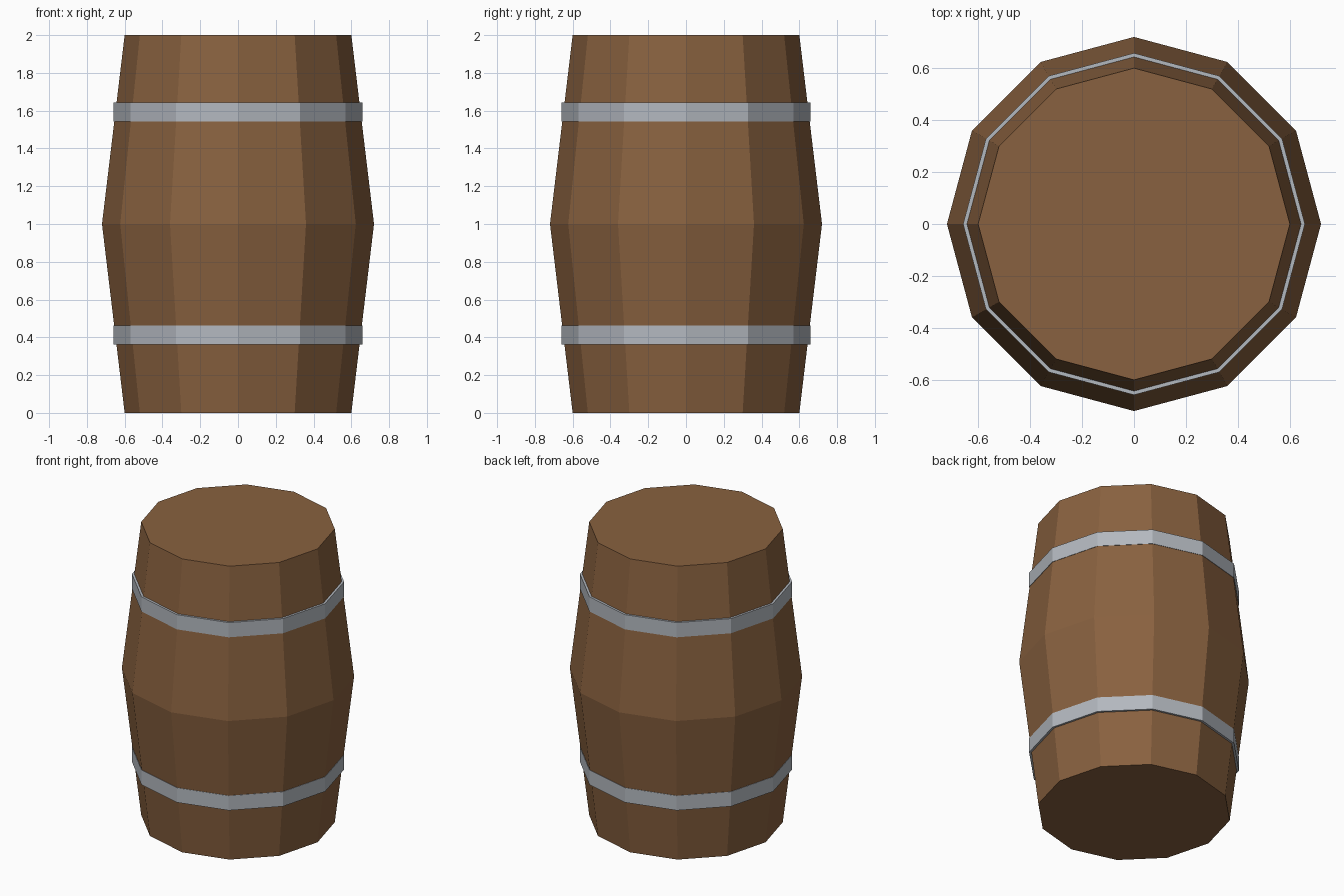
import bpy, bmesh
from math import cos, sin, tau

if "Cube" in bpy.data.objects:
    bpy.data.objects.remove(bpy.data.objects["Cube"])

SIDES = 12


def material(name, rgb):
    mat = bpy.data.materials.new(name)
    mat.diffuse_color = (*rgb, 1)
    mat.use_nodes = True
    mat.node_tree.nodes["Principled BSDF"].inputs["Base Color"].default_value = mat.diffuse_color
    return mat


def lathe(name, profile, mat, closed=False):
    """Revolve (radius, z) points around z; cap the ends unless the profile is closed."""
    bm = bmesh.new()
    rings = [[bm.verts.new((r * cos(tau * i / SIDES), r * sin(tau * i / SIDES), z))
              for i in range(SIDES)] for r, z in profile]
    pairs = list(zip(rings, rings[1:]))
    if closed:
        pairs.append((rings[-1], rings[0]))
    else:
        bm.faces.new(rings[0][::-1])
        bm.faces.new(rings[-1])
    for a, b in pairs:
        for i in range(SIDES):
            j = (i + 1) % SIDES
            bm.faces.new((a[i], a[j], b[j], b[i]))
    bmesh.ops.recalc_face_normals(bm, faces=bm.faces)
    mesh = bpy.data.meshes.new(name)
    bm.to_mesh(mesh)
    bm.free()
    mesh.materials.append(mat)
    obj = bpy.data.objects.new(name, mesh)
    bpy.context.collection.objects.link(obj)
    return obj


wood = material("wood", (0.25, 0.12, 0.05))
metal = material("metal", (0.45, 0.48, 0.52))

# Bulging barrel body
lathe("barrel_body", [(0.6, 0), (0.72, 1), (0.6, 2)], wood)

# Straight metal hoops, inner side sunk into the wood
for name, z in (("lower_hoop", 0.412), ("upper_hoop", 1.592)):
    lathe(name, [(0.62, z - 0.05), (0.658, z - 0.05), (0.658, z + 0.05), (0.62, z + 0.05)],
          metal, closed=True)
